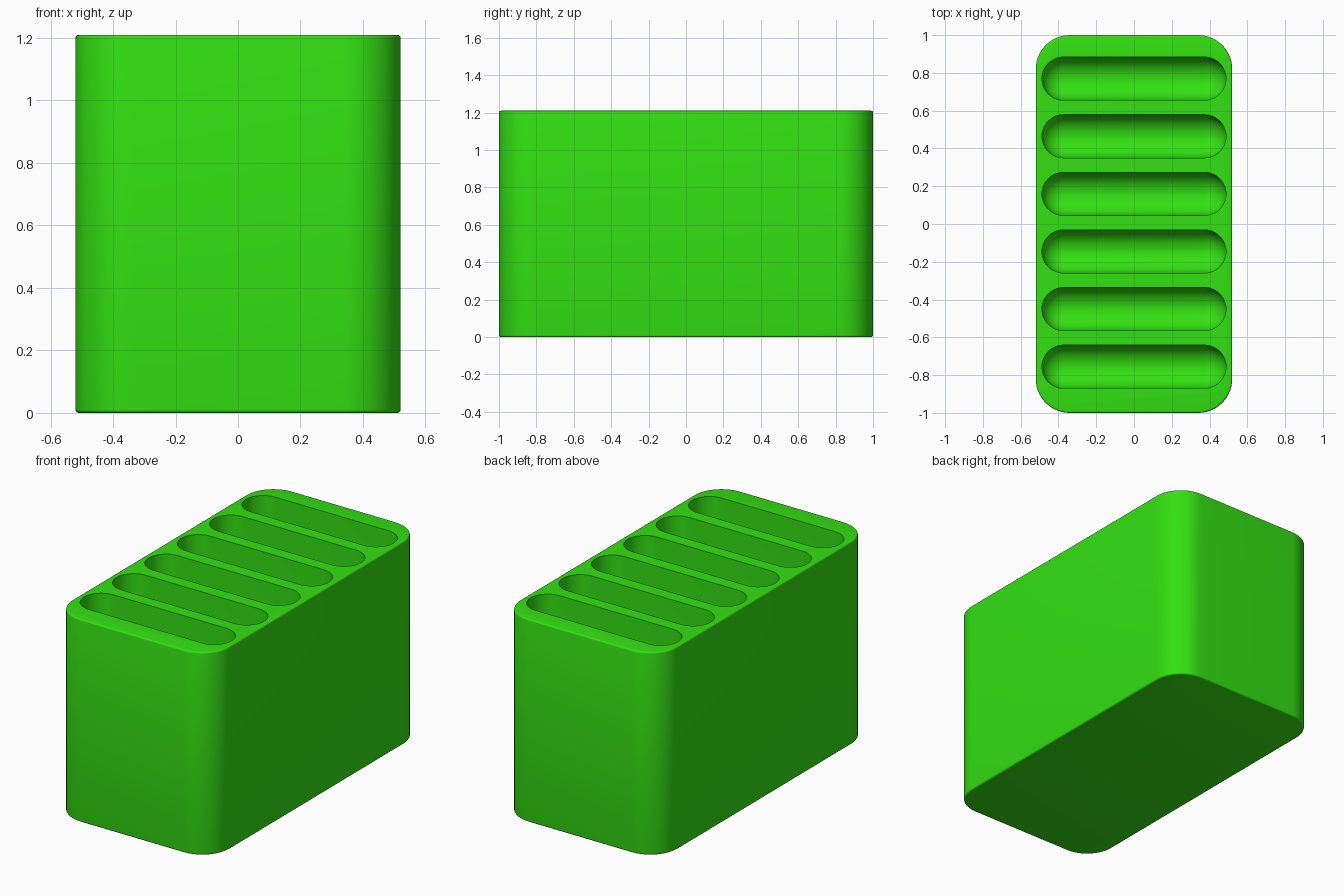
import bpy, bmesh, math

cube = bpy.data.objects.get("Cube")
if cube:
    bpy.data.objects.remove(cube, do_unlink=True)

HX, HY, HEIGHT = 0.52, 1.0, 1.21
CORNER, EDGE = 0.18, 0.01
SLOT_R, SLOT_HALF = 0.114, 0.487
SLOT_COUNT, SLOT_STEP = 6, 0.305
FLOOR = 0.11

green = bpy.data.materials.new("bright green")
green.use_nodes = True
colour = (0.033, 0.75, 0.006, 1)
green.diffuse_color = colour
green.node_tree.nodes["Principled BSDF"].inputs["Base Color"].default_value = colour


def outline(hx, hy, r, steps=14):
    """Rounded rectangle, counter-clockwise."""
    points = []
    for k, (sx, sy) in enumerate(((1, 1), (-1, 1), (-1, -1), (1, -1))):
        for i in range(steps + 1):
            a = math.pi / 2 * (k + i / steps)
            points.append((sx * (hx - r) + r * math.cos(a),
                           sy * (hy - r) + r * math.sin(a)))
    return points


def loft(bm, sections, cy=0):
    """Closed solid through (inset outline, height) sections, bottom first."""
    rings = [[bm.verts.new((x, y + cy, z)) for x, y in pts] for pts, z in sections]
    for low, high in zip(rings, rings[1:]):
        for i in range(len(low)):
            j = (i + 1) % len(low)
            bm.faces.new((low[i], low[j], high[j], high[i]))
    bm.faces.new(rings[0][::-1])
    bm.faces.new(rings[-1])


def finish(bm, name):
    bmesh.ops.remove_doubles(bm, verts=bm.verts, dist=0.0002)
    bmesh.ops.recalc_face_normals(bm, faces=bm.faces)
    mesh = bpy.data.meshes.new(name)
    bm.to_mesh(mesh)
    bm.free()
    mesh.materials.append(green)
    obj = bpy.data.objects.new(name, mesh)
    bpy.context.collection.objects.link(obj)
    return obj


# Block with rounded corners and softly rounded rims
arc = [math.pi / 2 * i / 4 for i in range(5)]
sections = []
for a in arc:
    d = EDGE * (1 - math.sin(a))
    sections.append((outline(HX - d, HY - d, CORNER - d), EDGE * (1 - math.cos(a))))
sections += [(pts, HEIGHT - z) for pts, z in reversed(sections)]
bm = bmesh.new()
loft(bm, sections)
block = finish(bm, "slotted_block")

# Slot cutters: stadium shafts with round bottoms
bm = bmesh.new()
for n in range(SLOT_COUNT):
    sections = []
    for i in range(13):
        a = math.pi / 2 * i / 12
        r = max(SLOT_R * math.sin(a), 0.003)
        sections.append((outline(SLOT_HALF - SLOT_R + r, r, r),
                         FLOOR + SLOT_R * (1 - math.cos(a))))
    sections.append((sections[-1][0], HEIGHT + 0.1))
    loft(bm, sections, 0.007 + (n - (SLOT_COUNT - 1) / 2) * SLOT_STEP)
cutter = finish(bm, "slot_cutters")

# Cut the slots
cut = block.modifiers.new("slots", "BOOLEAN")
cut.operation = "DIFFERENCE"
cut.solver = "EXACT"
cut.object = cutter
bpy.ops.object.select_all(action="DESELECT")
block.select_set(True)
bpy.context.view_layer.objects.active = block
bpy.ops.object.modifier_apply(modifier=cut.name)
bpy.data.objects.remove(cutter, do_unlink=True)
bpy.ops.object.shade_smooth_by_angle(angle=math.radians(35))
